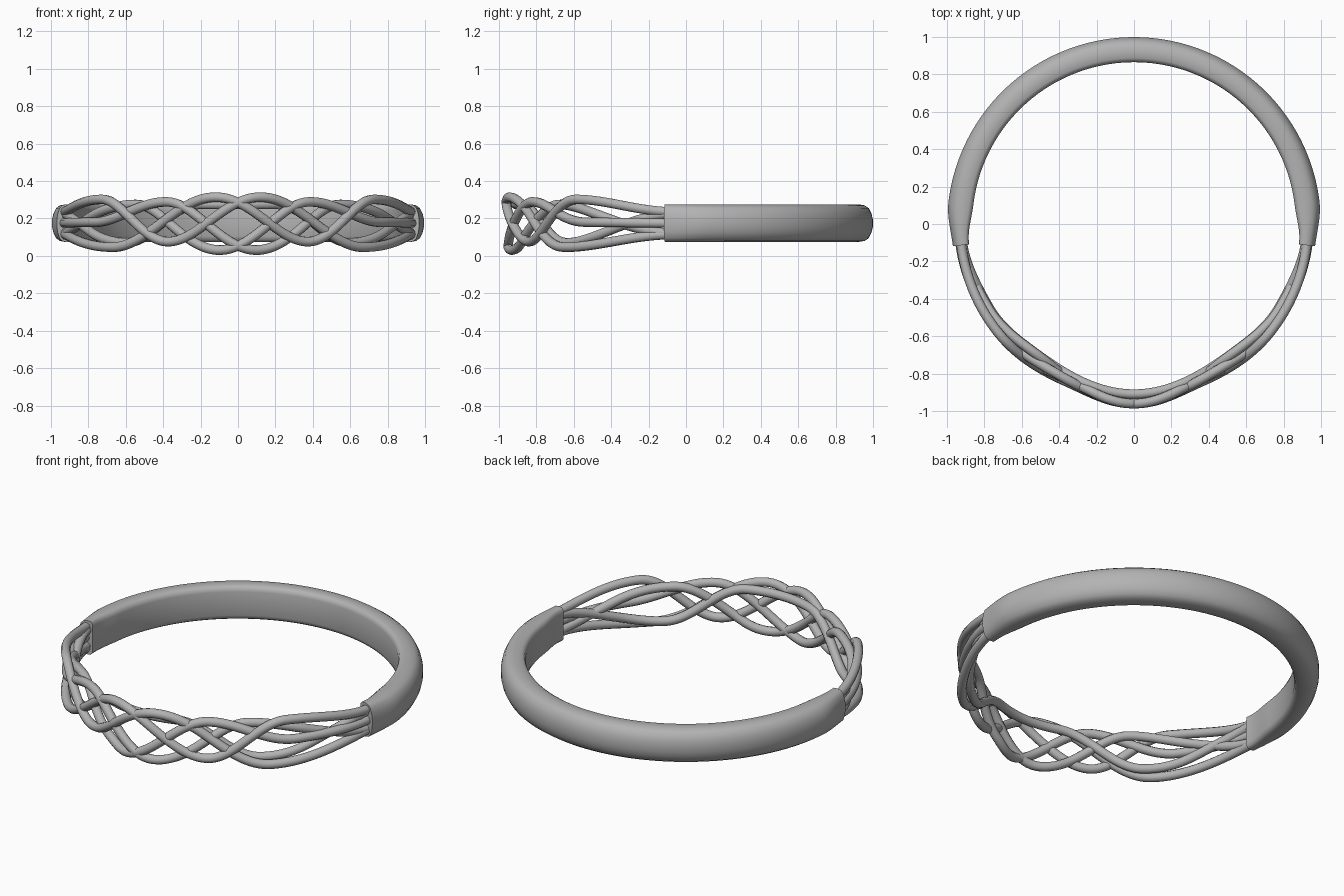
import bpy, bmesh, math

cube = bpy.data.objects.get("Cube")
if cube:
    bpy.data.objects.remove(cube)

metal = bpy.data.materials.new("grey_metal")
metal.use_nodes = True
GREY = (0.45, 0.45, 0.45, 1)
metal.diffuse_color = GREY
metal.node_tree.nodes["Principled BSDF"].inputs["Base Color"].default_value = GREY

MID = 0.175      # height of the ring's middle plane
END = 83         # angle from the front where the band stops
REACH = 87       # angle where the strands end inside the band
WIRE = 0.026     # strand radius


def ease(keys, u):
    """Cosine blend through (angle, value) keys sorted by angle."""
    if u <= keys[0][0]:
        return keys[0][1]
    for (a, va), (b, vb) in zip(keys, keys[1:]):
        if u <= b:
            t = (1 - math.cos(math.pi * (u - a) / (b - a))) / 2
            return va + (vb - va) * t
    return keys[-1][1]


def polar(u, r, z):
    a = math.radians(u)
    return (r * math.sin(a), -r * math.cos(a), z)


# Solid band: D-shaped section swept around the back, thinning at both ends
half = [(0.865, 0.07), (0.871, 0.09), (0.887, 0.1), (0.925, 0.1),
        (0.955, 0.095), (0.977, 0.08), (0.992, 0.05), (0.999, 0.02)]
section = half + [(r, -h) for r, h in reversed(half)]
bm = bmesh.new()
rings = []
STEPS = 120
for i in range(STEPS + 1):
    u = END + (360 - 2 * END) * i / STEPS
    k = ease([(END, 0.65), (97, 1)], min(u, 360 - u))
    rings.append([bm.verts.new(polar(u, 0.932 + (r - 0.932) * k, MID + h))
                  for r, h in section])
for a, b in zip(rings, rings[1:]):
    for j in range(len(section)):
        n = (j + 1) % len(section)
        bm.faces.new((a[j], a[n], b[n], b[j]))
bm.faces.new(rings[0])
bm.faces.new(rings[-1])
bmesh.ops.recalc_face_normals(bm, faces=bm.faces)
mesh = bpy.data.meshes.new("band")
bm.to_mesh(mesh)
bm.free()
band = bpy.data.objects.new("band", mesh)
bpy.context.collection.objects.link(band)
objects = [band]


# Braided front: round wires weaving up and down between the band ends
def strand(name, heights, radii, side=1):
    curve = bpy.data.curves.new(name, "CURVE")
    curve.dimensions = "3D"
    curve.bevel_depth = WIRE
    curve.bevel_resolution = 3
    curve.use_fill_caps = True
    line = curve.splines.new("POLY")
    count = 120
    line.points.add(count)
    for i, p in enumerate(line.points):
        u = REACH * (2 * i / count - 1)
        p.co = (*polar(u * side, ease(radii, u), ease(heights, u)), 1)
    obj = bpy.data.objects.new(name, curve)
    bpy.context.collection.objects.link(obj)
    objects.append(obj)


# Outer pair: crosses high at the centre, low on one side, high on the other
outer_z = [(-REACH, 0.235), (-51, 0.302), (-24, 0.076), (7, 0.314), (46, 0.046), (REACH, 0.115)]
outer_r = [(-REACH, 0.93), (-50, 0.93), (-24, 0.917), (0, 0.96), (24, 0.905), (50, 0.93), (REACH, 0.93)]

# Inner pair: crosses low at the centre, one end level, the other sloping
inner_z = [(-REACH, MID), (-55, 0.18), (-25, 0.289), (6, 0.031), (39, 0.275), (REACH, 0.12)]
inner_r = [(-REACH, 0.935), (-55, 0.925), (-30, 0.9), (0, 0.95), (15, 0.91), (36, 0.87), (60, 0.9), (REACH, 0.93)]

# Rear strand: dips on both sides behind the others
rear_z = [(-REACH, 0.225), (-43, 0.07), (-13, 0.275), (13, 0.275), (43, 0.07), (REACH, 0.225)]
rear_r = [(-REACH, 0.925), (-60, 0.895), (-36, 0.868), (0, 0.91), (36, 0.868), (60, 0.895), (REACH, 0.925)]

for label, side in (("left", 1), ("right", -1)):
    strand("outer_strand_" + label, outer_z, outer_r, side)
    strand("inner_strand_" + label, inner_z, inner_r, side)
strand("rear_strand", rear_z, rear_r)

# Turn the wires into meshes, then colour and smooth everything
bpy.ops.object.select_all(action="DESELECT")
for obj in objects:
    obj.data.materials.append(metal)
    obj.select_set(True)
bpy.context.view_layer.objects.active = objects[-1]
bpy.ops.object.convert(target="MESH")
bpy.ops.object.shade_smooth_by_angle(angle=math.radians(50))
